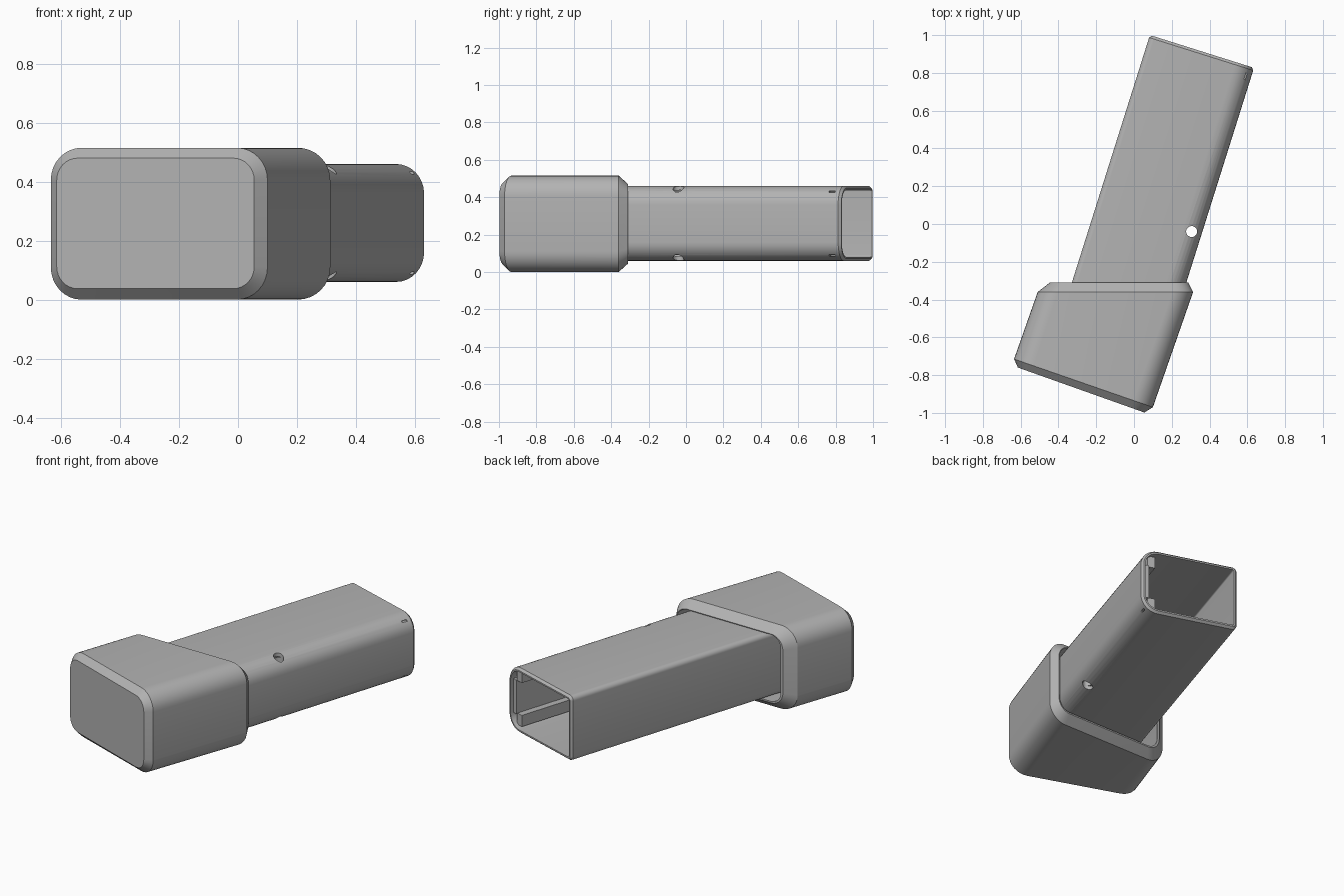
import bpy, bmesh, math
from mathutils import Vector, Matrix

cube = bpy.data.objects.get("Cube")
if cube:
    bpy.data.objects.remove(cube, do_unlink=True)

grey = bpy.data.materials.new("plain grey")
grey.use_nodes = True
grey.diffuse_color = (0.45, 0.45, 0.45, 1)
grey.node_tree.nodes["Principled BSDF"].inputs["Base Color"].default_value = grey.diffuse_color


def finish(name, bm):
    bmesh.ops.recalc_face_normals(bm, faces=bm.faces)
    mesh = bpy.data.meshes.new(name)
    bm.to_mesh(mesh)
    bm.free()
    mesh.materials.append(grey)
    obj = bpy.data.objects.new(name, mesh)
    bpy.context.collection.objects.link(obj)
    return obj


def activate(obj):
    bpy.ops.object.select_all(action='DESELECT')
    obj.select_set(True)
    bpy.context.view_layer.objects.active = obj


def ring(left, right, z0, z1, r_left, r_right, steps=8):
    """Rounded rectangle standing on the plan line from left to right."""
    a, b = Vector((*left, 0)), Vector((*right, 0))
    w, u = (b - a).length, (b - a).normalized()
    corners = [(w - r_right, z1 - r_right, r_right, 0), (r_left, z1 - r_left, r_left, 1),
               (r_left, z0 + r_left, r_left, 2), (w - r_right, z0 + r_right, r_right, 3)]
    pts = []
    for s, z, r, quarter in corners:
        for i in range(steps + 1):
            t = (quarter + i / steps) * math.pi / 2
            pts.append(a + u * (s + r * math.cos(t)) + Vector((0, 0, z + r * math.sin(t))))
    return pts


def loft(name, rings, loop):
    bm = bmesh.new()
    rows = [[bm.verts.new(p) for p in r] for r in rings]
    n = len(rows[0])
    pairs = list(zip(rows, rows[1:])) + ([(rows[-1], rows[0])] if loop else [])
    for p, q in pairs:
        for i in range(n):
            j = (i + 1) % n
            bm.faces.new((p[i], p[j], q[j], q[i]))
    if not loop:
        bm.faces.new(rows[0])
        bm.faces.new(rows[-1])
    return finish(name, bm)


# Local frame of the tilted tube: across runs over its width, along to its open end
TILT = math.radians(17.5)
across = Vector((math.cos(TILT), -math.sin(TILT)))
along = Vector((math.sin(TILT), math.cos(TILT)))
end_left, width = Vector((0.08, 0.987)), 0.578


def tube_ring(inset, shift):
    left = end_left + across * inset + along * shift
    right = end_left + across * (width - inset) + along * shift
    return ring(left, right, 0.06 + inset, 0.46 - inset, max(0.028 - inset, 0.008), 0.1 - inset)


def tube_box(name, d0, d1, a0, a1, z0, z1):
    """Box measured inward from the rounded side and back from the open end."""
    c = end_left + across * (width - (d0 + d1) / 2) + along * (a0 + a1) / 2
    bm = bmesh.new()
    bmesh.ops.create_cube(bm, size=1, matrix=Matrix.Translation((c.x, c.y, (z0 + z1) / 2))
                          @ Matrix.Rotation(-TILT, 4, 'Z')
                          @ Matrix.Diagonal((d1 - d0, a1 - a0, z1 - z0, 1)))
    return finish(name, bm)


def cut(obj, cutter):
    cutter.hide_render = True
    mod = obj.modifiers.new("cut", 'BOOLEAN')
    mod.operation, mod.solver, mod.object = 'DIFFERENCE', 'EXACT', cutter
    activate(obj)
    bpy.ops.object.modifier_apply(modifier=mod.name)


# Hollow tube with a bevelled mouth
tube = loft("tube", [tube_ring(0, -1.6), tube_ring(0, 0), tube_ring(0.012, 0.014),
                     tube_ring(0.021, 0.014), tube_ring(0.021, -1.6)], True)

# Spine and two rails inside the rounded side
spine = tube_box("inner_spine", 0.015, 0.05, -1.5, -0.005, 0.155, 0.365)
rails = [tube_box("lower_rail", 0.045, 0.09, -1.5, -0.012, 0.09, 0.16),
         tube_box("upper_rail", 0.045, 0.09, -1.5, -0.012, 0.36, 0.43)]

# Pin hole straight through, and the short slits near the mouth
bm = bmesh.new()
bmesh.ops.create_cone(bm, cap_ends=True, segments=32, radius1=0.029, radius2=0.029, depth=2,
                      matrix=Matrix.Translation((0.305, -0.04, 0.26)))
drill = finish("hole_cutter", bm)
cutters = [drill]
for part in [tube, spine] + rails:
    cut(part, drill)
for z in (0.09, 0.43):
    slit = tube_box("slit_cutter", -0.02, 0.06, -0.06, -0.025, z - 0.004, z + 0.004)
    cutters.append(slit)
    cut(tube, slit)
for c in cutters:
    bpy.data.objects.remove(c, do_unlink=True)

# Base cap: bevelled front, skewed body, bevelled back rim, hollow pocket
cap = loft("base_cap", [
    ring((-0.615, -0.76), (0.055, -0.998), 0.037, 0.48, 0.075, 0.075),
    ring((-0.635, -0.715), (0.10, -0.97), 0, 0.515, 0.11, 0.11),
    ring((-0.51, -0.36), (0.313, -0.36), 0, 0.515, 0.11, 0.11),
    ring((-0.445, -0.31), (0.288, -0.31), 0.045, 0.47, 0.08, 0.08),
    ring((-0.43, -0.31), (0.281, -0.31), 0.054, 0.466, 0.07, 0.07),
    ring((-0.57, -0.70), (0.08, -0.93), 0.054, 0.466, 0.07, 0.07)], False)

for part in [tube, cap]:
    activate(part)
    bpy.ops.object.shade_smooth_by_angle(angle=math.radians(28))
